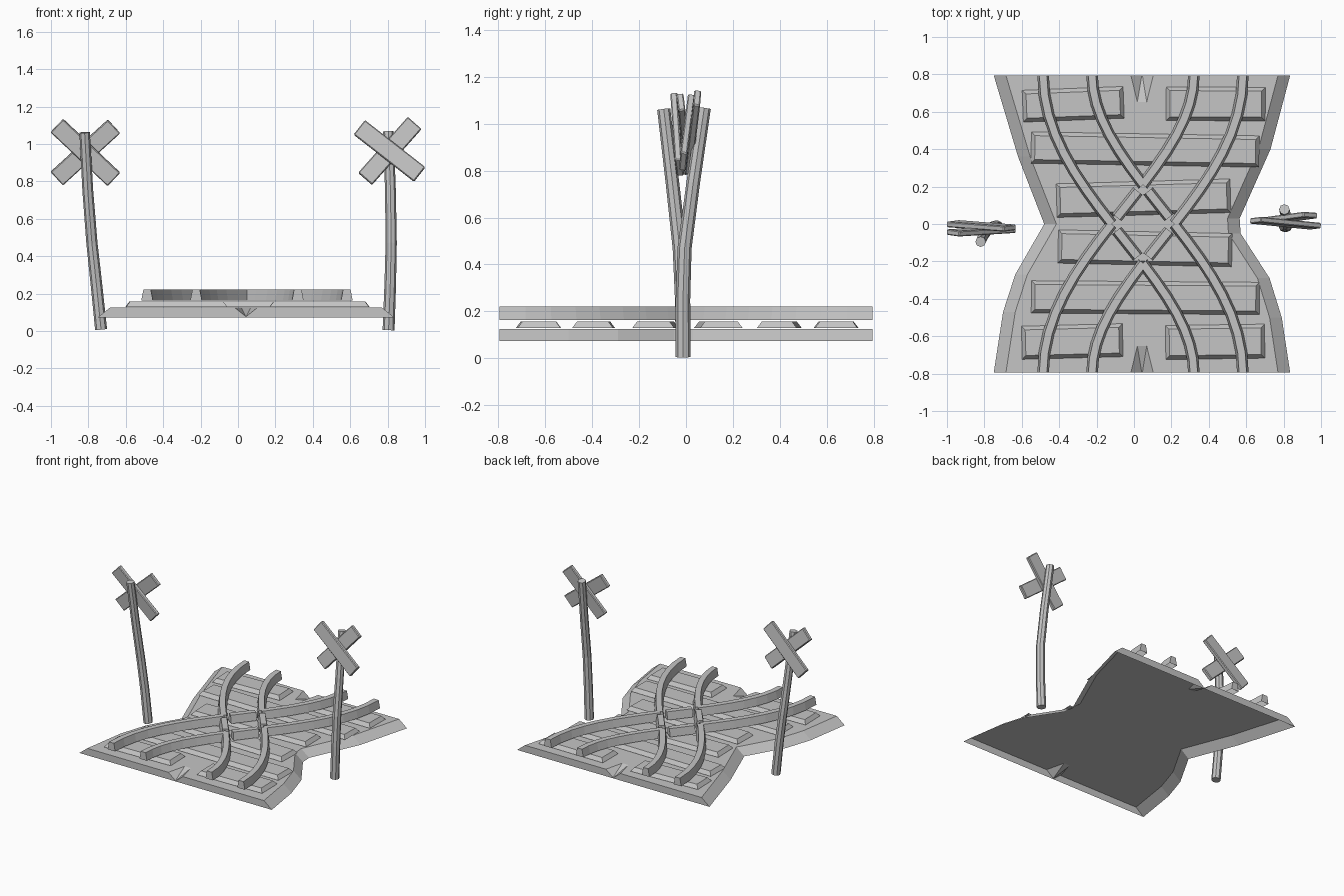
import bpy, bmesh, math
from mathutils import Vector, Matrix

if "Cube" in bpy.data.objects:
    bpy.data.objects.remove(bpy.data.objects["Cube"])

grey = bpy.data.materials.new("plain_grey")
grey.diffuse_color = (0.56, 0.56, 0.56, 1)
grey.use_nodes = True
grey.node_tree.nodes["Principled BSDF"].inputs["Base Color"].default_value = grey.diffuse_color


def finish(name, bm, open_bottom=False):
    bmesh.ops.recalc_face_normals(bm, faces=bm.faces)
    if open_bottom:
        bm.normal_update()
        under = [f for f in bm.faces if f.normal.z < -0.9]
        bmesh.ops.delete(bm, geom=under, context='FACES')
    me = bpy.data.meshes.new(name)
    bm.to_mesh(me)
    bm.free()
    me.materials.append(grey)
    ob = bpy.data.objects.new(name, me)
    bpy.context.collection.objects.link(ob)
    return ob


def loft(bm, rings):
    """Skin a list of equal closed rings and cap both ends."""
    loops = [[bm.verts.new(p) for p in ring] for ring in rings]
    n = len(loops[0])
    for a, b in zip(loops, loops[1:]):
        for i in range(n):
            j = (i + 1) % n
            bm.faces.new((a[i], a[j], b[j], b[i]))
    bm.faces.new(loops[0][::-1])
    bm.faces.new(loops[-1])


# Ground slab: waisted shell with sloping flanks, open underneath
Z0, Z1, END = 0.073, 0.125, 0.795
left = [(-0.75, END), (-0.62, 0.36), (-0.48, 0.0), (-0.635, -0.27),
        (-0.70, -0.47), (-0.75, -END)]
right = [(0.835, -END), (0.79, -0.5), (0.725, -0.29), (0.57, -0.05),
         (0.565, 0.03), (0.73, 0.40), (0.835, END)]
bm = bmesh.new()
bottom = [(x, y, Z0) for x, y in left + right]
top = [(x + 0.065, y, Z1) for x, y in left] + [(x - 0.065, y, Z1) for x, y in right]
loft(bm, [bottom, top])
solid = finish("slab_solid", bm)

# V notches cut into both straight ends of the slab
helpers = [solid]
for side in (-1, 1):
    bm = bmesh.new()
    slope = 0.145 / (Z1 - Z0)
    e = 0.01                                   # overshoot past the slab end and top
    pts = []
    for y, z, w in ((END + e, Z0 + 0.002, 0.0), (END + e, Z1 + e, 0.075),
                    (END - 0.145 - slope * e, Z1 + e, 0.03)):
        for s in ((-1, 1) if w else (1,)):
            pts.append(bm.verts.new((0.043 + s * w, side * y, z)))
    bmesh.ops.convex_hull(bm, input=pts)
    cutter = finish("notch_cutter", bm)
    helpers.append(cutter)
    mod = solid.modifiers.new("notch", 'BOOLEAN')
    mod.operation = 'DIFFERENCE'
    mod.solver = 'EXACT'
    mod.object = cutter
bpy.context.view_layer.update()
bm = bmesh.new()
bm.from_object(solid, bpy.context.evaluated_depsgraph_get())
finish("ground_slab", bm, open_bottom=True)
for ob in helpers:
    bpy.data.objects.remove(ob)


# Sleepers: bevelled planks lying slightly askew
def sleeper(x, y, length, depth, angle):
    rings = []
    rot = Matrix.Rotation(math.radians(angle), 3, 'Z')
    for z, inset in ((0.13, 0), (0.157, 0.02)):
        a, b = length / 2 - inset, depth / 2 - inset
        rings.append([rot @ Vector((i * a, j * b, 0)) + Vector((x, y, z))
                      for i, j in ((-1, -1), (1, -1), (1, 1), (-1, 1))])
    bm = bmesh.new()
    loft(bm, rings)
    finish("sleeper", bm, open_bottom=True)


for spec in ((-0.325, 0.64, 0.54, 0.17, 2.2), (0.437, 0.642, 0.53, 0.18, -0.3),
             (0.06, 0.398, 1.22, 0.168, -1), (0.051, 0.138, 0.93, 0.18, 1.6),
             (0.059, -0.13, 0.93, 0.178, -1.2), (0.061, -0.394, 1.22, 0.173, -0.4),
             (-0.33, -0.628, 0.54, 0.177, 1.5), (0.434, -0.63, 0.53, 0.182, 0.8)):
    sleeper(*spec)


# Rails: bars at constant gauge along an S-curve, broken around the crossing diamond
MID, AMP, GAUGE = 0.048, 0.403, 0.131
K = math.pi / 2 / END


def normal(t):
    return Vector((1, AMP * K * math.cos(K * t), 0)).normalized()


def rail(shift, mirror, t0, t1):
    n = max(2, round(abs(t1 - t0) / 0.09))
    rings = []
    for i in range(n + 1):
        t = t0 + (t1 - t0) * i / n
        centre, across = Vector((-AMP * math.sin(K * t), t, 0)), normal(t)
        ring = []
        for w, z in ((-0.031, 0.163), (0.031, 0.163), (0.02, 0.221), (-0.02, 0.221)):
            p = centre + across * (shift + w)
            ring.append((MID + mirror * p.x, p.y, z))
        rings.append(ring)
    bm = bmesh.new()
    loft(bm, rings)
    finish("rail", bm, open_bottom=True)


side_cross = -GAUGE * normal(0).y              # where a rail meets its mirror at y = 0
end_cross = GAUGE * normal(0.1).x / (AMP * K)  # where it meets its mirror at x = MID
for mirror in (-1, 1):
    for s in (-1, 1):
        rail(s * GAUGE, mirror, s * -END, s * side_cross)
        rail(s * GAUGE, mirror, s * (side_cross + 0.035), s * (end_cross - 0.035))
        rail(s * GAUGE, mirror, s * end_cross, s * END)


# Crooked sign posts
def post(name, path, sides=8):
    rings = []
    for i, p in enumerate(path):
        a, b = Vector(path[max(i - 1, 0)]), Vector(path[min(i + 1, len(path) - 1)])
        q = Vector((0, 0, 1)).rotation_difference(b - a)
        r = 0.032 - 0.004 * i / (len(path) - 1)
        rings.append([Vector(p) + q @ Vector((r * math.cos(t), r * math.sin(t), 0))
                      for t in (2 * math.pi * j / sides for j in range(sides))])
    bm = bmesh.new()
    loft(bm, rings)
    finish(name, bm)


post("left_post", [(-0.732, -0.012, 0.008), (-0.757, -0.016, 0.25), (-0.781, -0.027, 0.47),
                   (-0.803, -0.058, 0.75), (-0.82, -0.095, 1.062)])
post("right_post", [(0.805, -0.012, 0.005), (0.814, -0.013, 0.25), (0.819, -0.006, 0.47),
                    (0.815, 0.031, 0.75), (0.804, 0.078, 1.067)])


# Crossed sign boards, leaning with their posts
def board(name, x, y, z, length, angle, lean, yaw):
    bm = bmesh.new()
    bmesh.ops.create_cube(bm, size=1)
    bmesh.ops.scale(bm, vec=(length, 0.03, 0.098), verts=bm.verts)
    bmesh.ops.bevel(bm, geom=bm.edges[:], offset=0.005, segments=1, affect='EDGES')
    m = (Matrix.Translation((x, y, z)) @ Matrix.Rotation(math.radians(yaw), 4, 'Z')
         @ Matrix.Rotation(math.radians(lean), 4, 'X')
         @ Matrix.Rotation(math.radians(angle), 4, 'Y'))
    bmesh.ops.transform(bm, matrix=m, verts=bm.verts)
    finish(name, bm)


board("left_board_front", -0.816, -0.038, 0.955, 0.42, 43.5, 6, -2)
board("left_board_back", -0.816, -0.01, 0.955, 0.415, -42.5, 6, 1)
board("right_board_front", 0.81, 0.004, 0.963, 0.41, 38, -6, -1)
board("right_board_back", 0.812, 0.03, 0.963, 0.40, -48.5, -6, 1)
